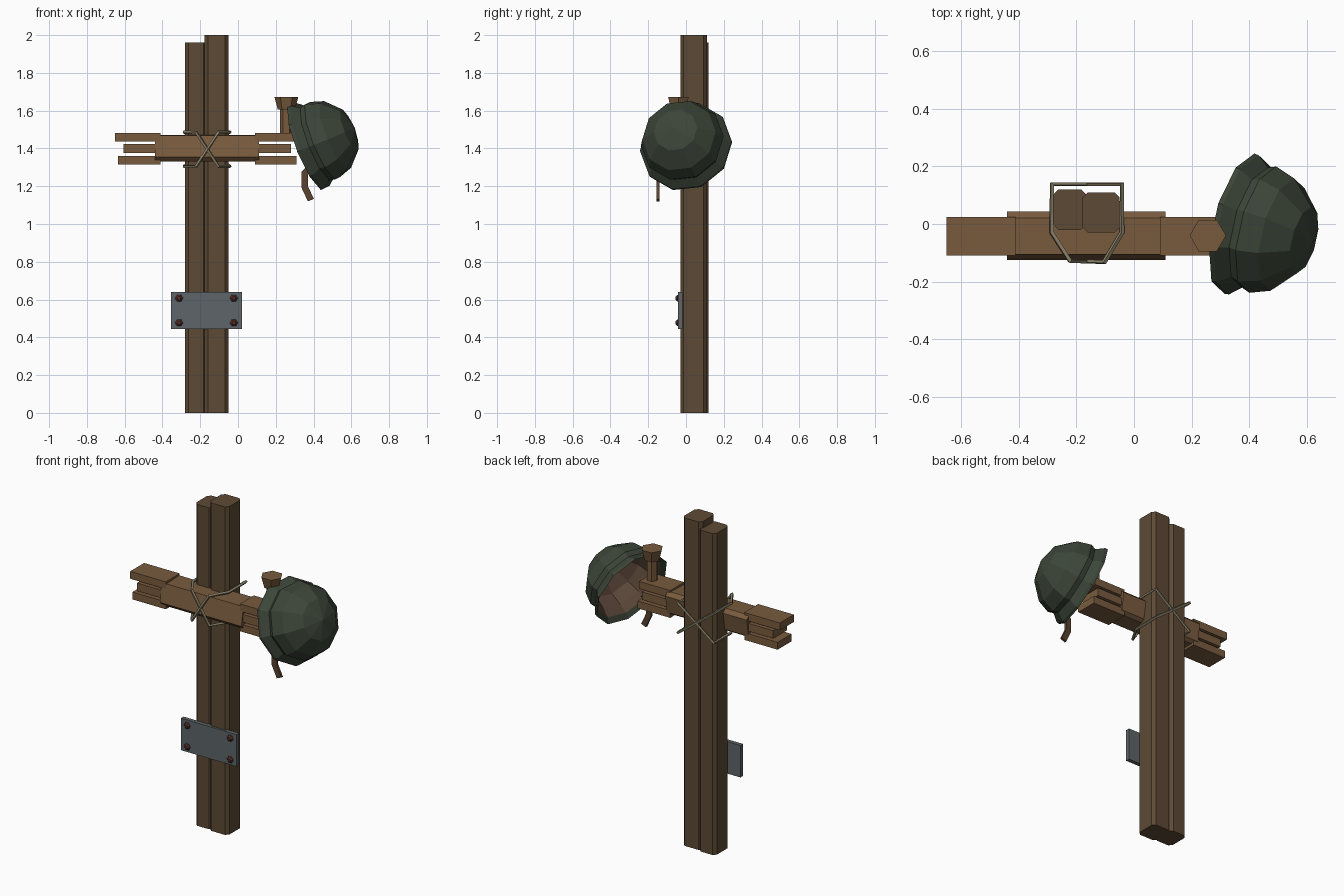
import bpy, bmesh, math
from mathutils import Vector

if "Cube" in bpy.data.objects:
    bpy.data.objects.remove(bpy.data.objects["Cube"])


def material(name, rgb):
    m = bpy.data.materials.new(name)
    m.diffuse_color = (*rgb, 1)
    m.use_nodes = True
    m.node_tree.nodes["Principled BSDF"].inputs["Base Color"].default_value = m.diffuse_color
    return m


POST = material("dark_wood", (0.11, 0.068, 0.035))
WOOD = material("light_wood", (0.19, 0.105, 0.048))
GREEN = material("green_paint", (0.045, 0.06, 0.04))
LINER = material("liner_brown", (0.10, 0.06, 0.04))
ROPE = material("rope_tan", (0.25, 0.215, 0.14))
STEEL = material("steel", (0.11, 0.13, 0.14))
RUST = material("rust", (0.10, 0.03, 0.025))
STRAP = material("strap_leather", (0.10, 0.055, 0.03))


def finish(name, bm, mat):
    bmesh.ops.recalc_face_normals(bm, faces=bm.faces)
    me = bpy.data.meshes.new(name)
    bm.to_mesh(me)
    bm.free()
    me.materials.append(mat)
    ob = bpy.data.objects.new(name, me)
    bpy.context.collection.objects.link(ob)
    return ob


def prism(name, profile, axis, a, b, mat):
    """Extrude a 2D profile along an axis from a to b."""
    place = {"x": lambda p, t: (t, p[0], p[1]),
             "y": lambda p, t: (p[0], t, p[1]),
             "z": lambda p, t: (p[0], p[1], t)}[axis]
    bm = bmesh.new()
    lo = [bm.verts.new(place(p, a)) for p in profile]
    hi = [bm.verts.new(place(p, b)) for p in profile]
    bm.faces.new(lo)
    bm.faces.new(hi)
    n = len(profile)
    for i in range(n):
        j = (i + 1) % n
        bm.faces.new((lo[i], lo[j], hi[j], hi[i]))
    return finish(name, bm, mat)


def rect(u0, u1, v0, v1, c=0):
    if not c:
        return [(u0, v0), (u1, v0), (u1, v1), (u0, v1)]
    return [(u0 + c, v0), (u1 - c, v0), (u1, v0 + c), (u1, v1 - c),
            (u1 - c, v1), (u0 + c, v1), (u0, v1 - c), (u0, v0 + c)]


def lathe(name, rings, n, origin, axis, mat, phase=0.0, caps=True):
    """Loft n-sided rings (radius, height) along an axis; radius 0 makes a tip."""
    rot = Vector((0, 0, 1)).rotation_difference(Vector(axis).normalized())
    bm = bmesh.new()
    loops = []
    for r, h in rings:
        count = n if r else 1
        loops.append([bm.verts.new(Vector(origin) + rot @ Vector(
            (r * math.cos(phase + math.tau * i / n),
             r * math.sin(phase + math.tau * i / n), h))) for i in range(count)])
    for A, B in zip(loops, loops[1:]):
        for i in range(n):
            j = (i + 1) % n
            if len(B) == 1:
                bm.faces.new((A[i], A[j], B[0]))
            else:
                bm.faces.new((A[i], A[j], B[j], B[i]))
    if caps:
        for L in (loops[0], loops[-1]):
            if len(L) > 2:
                bm.faces.new(L)
    return finish(name, bm, mat)


# Two upright posts side by side
prism("left_post", rect(-0.28, -0.165, -0.02, 0.12, 0.018), "z", 0, 1.96, POST)
prism("right_post", rect(-0.178, -0.05, -0.03, 0.11, 0.018), "z", 0, 2.0, POST)

# Slightly rolled crossbeam
beam = [(-0.105, 1.468), (0.02, 1.472), (0.043, 1.45), (0.026, 1.345),
        (0.005, 1.33), (-0.10, 1.33), (-0.125, 1.355)]
prism("crossbeam", beam, "x", -0.44, 0.11, WOOD)

# Split slats at both beam ends
slats = [("top", 1.437, 1.482, (-0.65, -0.41), (0.09, 0.30)),
         ("middle", 1.375, 1.423, (-0.605, -0.41), (0.09, 0.28)),
         ("bottom", 1.315, 1.36, (-0.635, -0.41), (0.09, 0.31))]
for label, z0, z1, left, right in slats:
    for side, (x0, x1) in (("left", left), ("right", right)):
        prism(f"{side}_{label}_slat", rect(-0.11, 0.024, z0, z1), "x", x0, x1, WOOD)

# Hexagonal peg with flared head on the right arm
lathe("peg_stem", [(0.033, 1.47), (0.033, 1.61)], 6, (0.256, -0.04, 0), (0, 0, 1), WOOD)
lathe("peg_head", [(0.045, 1.605), (0.063, 1.672)], 6, (0.256, -0.04, 0), (0, 0, 1), WOOD)

# Hanging helmet: ten-sided shell with flared brim, and its liner
hc, ha = (0.37, 0, 1.41), (0.9, -0.23, 0.36)
lathe("helmet_shell", [(0.222, 0.02), (0.25, -0.005), (0.248, 0.012), (0.214, 0.055),
                       (0.225, 0.085), (0.2, 0.16), (0.118, 0.243), (0, 0.275)],
      10, hc, ha, GREEN, math.radians(10), caps=False)
lathe("helmet_liner", [(0.222, 0.02), (0.205, 0.07), (0.185, 0.15), (0.105, 0.225),
                       (0, 0.255)], 10, hc, ha, LINER, math.radians(10), caps=False)

# Bent chin strap below the rim
strap = [(0.37, 1.31), (0.335, 1.275), (0.335, 1.195), (0.37, 1.12),
         (0.402, 1.133), (0.37, 1.20), (0.37, 1.27), (0.405, 1.30)]
prism("chin_strap", strap, "y", -0.155, -0.141, STRAP)

# Two crossed rope loops lashing the beam to the posts
for label, zl, zr in (("rising", 1.305, 1.487), ("falling", 1.487, 1.305)):
    pts = [(-0.285, 0.138, zl), (-0.285, -0.03, zl), (-0.222, -0.128, zl),
           (-0.103, -0.132, zr), (-0.042, -0.03, zr), (-0.042, 0.138, zr)]
    cu = bpy.data.curves.new(f"{label}_rope", "CURVE")
    cu.dimensions = "3D"
    cu.bevel_depth = 0.009
    cu.bevel_resolution = 0
    sp = cu.splines.new("POLY")
    sp.points.add(len(pts) - 1)
    for p, co in zip(sp.points, pts):
        p.co = (*co, 1)
    sp.use_cyclic_u = True
    sp.use_smooth = False
    cu.materials.append(ROPE)
    bpy.context.collection.objects.link(bpy.data.objects.new(f"{label}_rope", cu))

# Metal plate with four corner bolts
prism("metal_plate", rect(-0.355, 0.02, 0.445, 0.64), "y", -0.043, -0.018, STEEL)
for i, (x, z) in enumerate([(x, z) for x in (-0.312, -0.022) for z in (0.477, 0.607)]):
    lathe(f"plate_bolt_{i + 1}", [(0.021, 0), (0.021, 0.004), (0.01, 0.014)], 6,
          (x, -0.042, z), (0, -1, 0), RUST)
